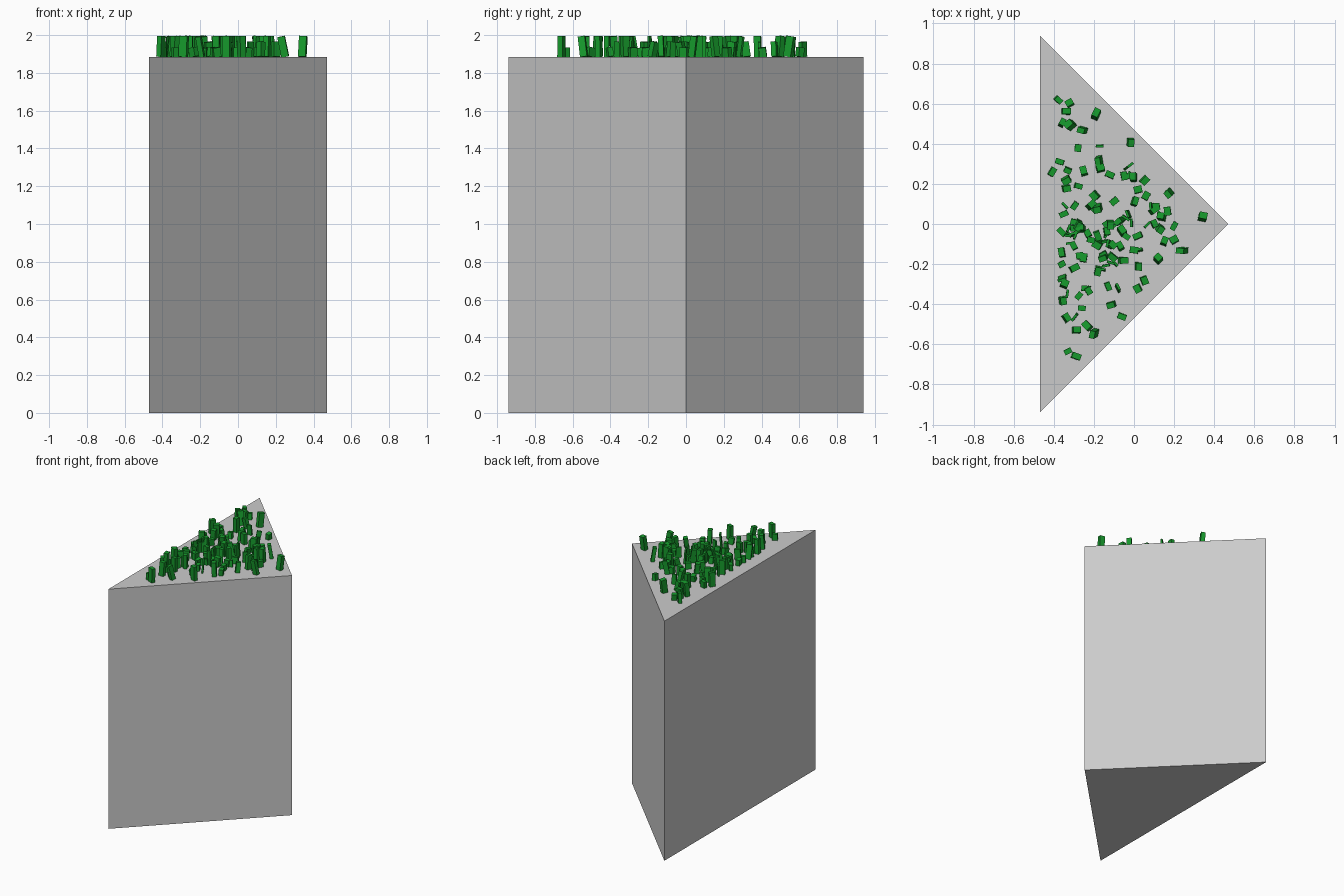
import bpy, bmesh, math, random
from mathutils import Matrix, Vector

if "Cube" in bpy.data.objects:
    bpy.data.objects.remove(bpy.data.objects["Cube"])

random.seed(7)
TOP = 1.885


def material(name, rgb):
    mat = bpy.data.materials.new(name)
    mat.diffuse_color = (*rgb, 1)
    mat.use_nodes = True
    mat.node_tree.nodes["Principled BSDF"].inputs["Base Color"].default_value = mat.diffuse_color
    return mat


def make_object(name, bm, mat):
    bmesh.ops.recalc_face_normals(bm, faces=bm.faces)
    mesh = bpy.data.meshes.new(name)
    bm.to_mesh(mesh)
    bm.free()
    mesh.materials.append(mat)
    obj = bpy.data.objects.new(name, mesh)
    bpy.context.collection.objects.link(obj)


stone = material("stone grey", (0.6, 0.6, 0.6))
green = material("grass green", (0.008, 0.32, 0.025))

# Triangular block: right-angled profile pulled straight up
bm = bmesh.new()
corners = [bm.verts.new(p) for p in ((-0.47, -0.94, 0), (0.47, 0, 0), (-0.47, 0.94, 0))]
base = bm.faces.new(corners)
cap = bmesh.ops.extrude_face_region(bm, geom=[base], use_keep_orig=True)
bmesh.ops.translate(bm, vec=(0, 0, TOP),
                    verts=[v for v in cap["geom"] if isinstance(v, bmesh.types.BMVert)])
make_object("triangular_block", bm, stone)

# Tuft centres on the top face
tufts = [(-.38, .62), (-.32, .60), (-.34, .56), (-.19, .54), (-.36, .50), (-.31, .49),
         (-.25, .47), (-.02, .41), (-.28, .38), (-.37, .31), (-.17, .32), (-.33, .27),
         (-.41, .26), (-.25, .26), (-.12, .245), (-.05, .24), (-.34, .18), (-.28, .19),
         (0, .23), (.05, .22), (.02, .17), (.18, .16), (0, .11), (.06, .14), (.11, .09),
         (-.22, .09), (-.35, .05), (-.12, 0), (.10, 0), (.20, -.01), (.34, .03),
         (-.36, -.04), (-.30, -.02), (-.23, -.05), (-.06, -.04), (.02, -.06), (.15, -.09),
         (.20, -.08), (.25, -.13), (-.30, -.11), (-.27, -.16), (-.36, -.20), (-.30, -.22),
         (-.18, -.23), (-.06, -.18), (0, -.13), (.02, -.21), (.12, -.18), (.02, -.32),
         (.05, -.28), (-.13, -.31), (-.23, -.33), (-.36, -.38), (-.26, -.42), (-.11, -.40),
         (-.06, -.46), (-.34, -.47), (-.29, -.53), (-.23, -.51), (-.19, -.54), (-.33, -.635),
         (-.29, -.66)]
# Scattered blades fill the gaps, densest toward the middle of the long side
while len(tufts) < 122:
    x, y = random.uniform(-0.38, 0.2), random.gauss(-0.06, 0.24)
    if x + abs(y) < 0.26:
        tufts.append((x, y))

# Grass blades: short leaning boxes, some wide and some thin
bm = bmesh.new()
for i, (x, y) in enumerate(tufts):
    thin = i >= 62 and random.random() < 0.35
    width = random.uniform(0.035, 0.045)
    depth = 0.012 if thin else random.uniform(0.026, 0.034)
    height = random.choice((0.05, 0.05, 0.11, 0.11, 0.08))
    lean = Matrix.Rotation(math.radians(random.uniform(0, 12)), 4,
                           Vector((random.uniform(-1, 1), random.uniform(-1, 1), 0)))
    turn = Matrix.Rotation(random.uniform(0, math.pi), 4, "Z")
    place = Matrix.Translation((x, y, TOP))
    lift = Matrix.Translation((0, 0, height / 2))
    blade = bmesh.ops.create_cube(bm, size=1, matrix=place @ lean @ turn @ lift
                                  @ Matrix.Diagonal((width, depth, height, 1)))
    for v in blade["verts"]:
        v.co.z = min(max(v.co.z, TOP - 0.004), 2.0)
make_object("grass_blades", bm, green)
